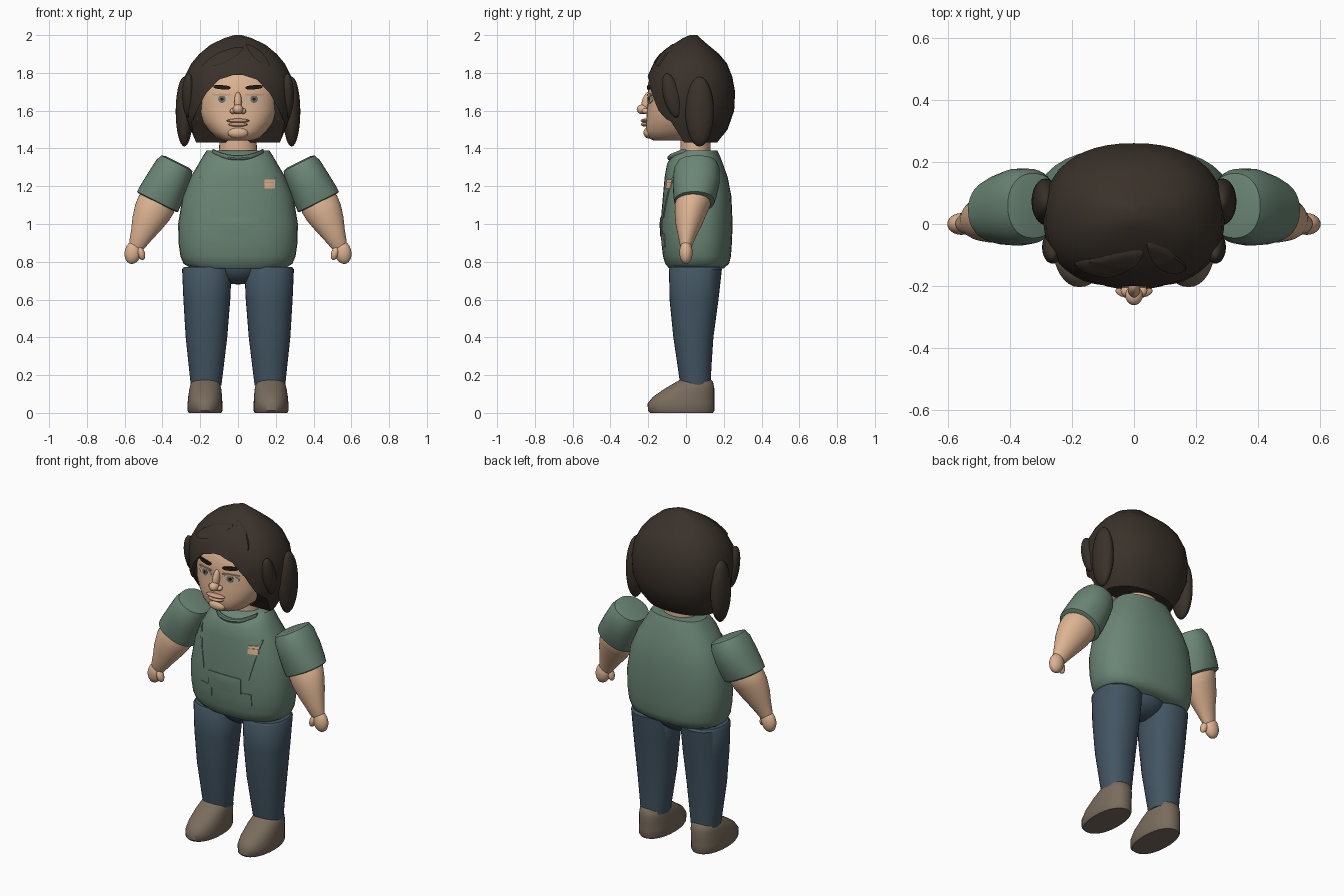
import bpy, bmesh, math
from mathutils import Matrix, Vector

if "Cube" in bpy.data.objects:
    bpy.data.objects.remove(bpy.data.objects["Cube"])


def colour(name, r, g, b):
    m = bpy.data.materials.new(name)
    m.diffuse_color = (r, g, b, 1)
    m.use_nodes = True
    m.node_tree.nodes["Principled BSDF"].inputs["Base Color"].default_value = m.diffuse_color
    return m


SHIRT = colour("green_cloth", .145, .235, .178)
DENIM = colour("blue_denim", .055, .09, .122)
SHOE = colour("brown_leather", .19, .15, .108)
SKIN = colour("skin", .72, .45, .285)
LIP = colour("lip", .58, .33, .21)
HAIR = colour("dark_hair", .042, .031, .023)
BROW = colour("brow_black", .016, .011, .008)
EYE = colour("eye_white", .55, .48, .38)
IRIS = colour("iris_grey", .17, .15, .11)


def finish(name, bm, mat):
    bmesh.ops.recalc_face_normals(bm, faces=bm.faces[:])
    me = bpy.data.meshes.new(name)
    bm.to_mesh(me)
    bm.free()
    me.materials.append(mat)
    ob = bpy.data.objects.new(name, me)
    bpy.context.collection.objects.link(ob)
    return ob


def power(v, n):
    return math.copysign(abs(v) ** (2 / n), v)


def skin_rings(name, rows, mat):
    """Bridge equal-length rows of points and cap both ends."""
    bm = bmesh.new()
    vs = [[bm.verts.new(p) for p in row] for row in rows]
    k = len(rows[0])
    for a, b in zip(vs, vs[1:]):
        for i in range(k):
            bm.faces.new((a[i], a[(i + 1) % k], b[(i + 1) % k], b[i]))
    bm.faces.new(vs[0])
    bm.faces.new(vs[-1])
    return finish(name, bm, mat)


def loft(name, rings, mat, n=2.0, tilt=0.0, side=1, seg=36):
    """Rings are (z, centre x, half width, front y, back y)."""
    rows = []
    for z, cx, hw, yf, yb in rings:
        row = []
        for i in range(seg):
            a = 2 * math.pi * i / seg
            u = hw * power(math.cos(a), n)
            y = (yf + yb) / 2 + (yb - yf) / 2 * power(math.sin(a), n)
            row.append((side * (cx + u * math.cos(tilt)), y, z + u * math.sin(tilt)))
        rows.append(row)
    return skin_rings(name, rows, mat)


def front_of(rings, n):
    """Front y of an upright loft at a given x and z."""
    rs = sorted(rings)

    def f(x, z):
        z = min(max(z, rs[0][0]), rs[-1][0])
        for a, b in zip(rs, rs[1:]):
            if z <= b[0]:
                t = (z - a[0]) / (b[0] - a[0])
                _, _, hw, yf, yb = [p + (q - p) * t for p, q in zip(a, b)]
                k = max(0, 1 - min(1, abs(x) / hw) ** n) ** (1 / n)
                return (yf + yb) / 2 - (yb - yf) / 2 * k
    return f


def ball(name, c, r, mat, rot=(0, 0, 0), seg=24):
    bm = bmesh.new()
    bmesh.ops.create_uvsphere(bm, u_segments=seg, v_segments=seg // 2 + 2, radius=1)
    m = Matrix.Translation(c)
    for ang, ax in zip(rot, "XYZ"):
        m = m @ Matrix.Rotation(ang, 4, ax)
    bm.transform(m @ Matrix.Diagonal((*r, 1)))
    return finish(name, bm, mat)


def decal(name, cx, cz, rx, rz, mat, surf, n=2.0, rot=0.0, lift=.005):
    """Thin plate that follows a front surface."""
    rows = []
    for k, d in ((.05, lift), (.35, lift), (.7, lift), (1, lift), (1, -.003)):
        row = []
        for i in range(32):
            a = 2 * math.pi * i / 32
            u, w = k * rx * power(math.cos(a), n), k * rz * power(math.sin(a), n)
            x = cx + u * math.cos(rot) - w * math.sin(rot)
            z = cz + u * math.sin(rot) + w * math.cos(rot)
            row.append((x, surf(x, z) - d, z))
        rows.append(row)
    return skin_rings(name, rows, mat)


# Shirt body
TORSO = [(1.39, 0, .165, -.03, .165), (1.36, 0, .185, -.075, .18), (1.32, 0, .208, -.1, .195),
         (1.25, 0, .25, -.113, .22), (1.15, 0, .292, -.122, .24), (1.0, 0, .317, -.135, .247),
         (.9, 0, .315, -.13, .243), (.83, 0, .305, -.122, .238), (.79, 0, .288, -.11, .228),
         (.765, 0, .25, -.09, .2)]
loft("shirt_body", TORSO, SHIRT, 2.4)
chest = front_of(TORSO, 2.4)

# Collar roll, pocket, flaps and name tag
rows = []
for i in range(17):
    x = -.135 + .27 * i / 16
    z = 1.385 - .035 * (1 - (x / .135) ** 2)
    y = chest(x, z) - .004
    rows.append([(x, y + .014 * math.cos(a * math.pi / 4), z + .014 * math.sin(a * math.pi / 4))
                 for a in range(8)])
skin_rings("collar", rows, SHIRT)
decal("front_pocket", 0, .985, .11, .05, SHIRT, chest, 14)
for s in (-1, 1):
    decal("lower_flap", s * .128, .915, .042, .036, SHIRT, chest, 14, lift=.004)
    decal("shirt_seam", s * .175, 1.15, .006, .12, SHIRT, chest, 8, rot=s * -.22, lift=.004)
decal("name_tag", .167, 1.212, .028, .024, SKIN, chest, 14)
decal("tag_stripe", .167, 1.219, .024, .003, LIP, chest, 14, lift=.007)

# Neck and pelvis
loft("neck", [(1.36, 0, .1, -.03, .13), (1.52, 0, .098, -.03, .13)], SKIN)
ball("pelvis", (0, .055, .79), (.15, .125, .11), DENIM)

T = math.atan(.5)
for s in (-1, 1):
    # Trouser leg and shoe
    loft("trouser_leg", [(.772, .165, .122, -.08, .18), (.76, .165, .131, -.09, .19),
                         (.6, .165, .124, -.087, .172), (.4, .167, .11, -.067, .145),
                         (.25, .168, .093, -.045, .135), (.145, .169, .081, -.03, .13)],
         DENIM, 2.2, side=s)
    loft("shoe", [(0, .175, .086, -.19, .143), (.012, .175, .092, -.202, .15), (.05, .175, .092, -.203, .15),
                  (.085, .174, .09, -.175, .15), (.13, .173, .084, -.11, .15), (.165, .172, .075, -.05, .143),
                  (.185, .172, .055, -.015, .12), (.192, .172, .025, .02, .08)], SHOE, 2.2, side=s)
    # Sleeve, forearm and fist
    loft("sleeve", [(1.328, .321, .07, -.01, .13), (1.322, .324, .092, -.045, .163),
                    (1.29, .34, .105, -.064, .178), (1.22, .375, .113, -.07, .178),
                    (1.15, .41, .12, -.067, .162), (1.118, .426, .121, -.062, .15),
                    (1.113, .428, .11, -.052, .14)], SHIRT, 2.2, T, s)
    loft("forearm", [(1.15, .41, .09, -.045, .125), (1.105, .432, .103, -.058, .13),
                     (1.06, .455, .099, -.06, .11), (1.0, .485, .082, -.055, .085),
                     (.94, .512, .06, -.042, .055), (.895, .533, .046, -.034, .036),
                     (.875, .542, .038, -.025, .028)], SKIN, 2, T, s)
    ball("palm", (s * .556, 0, .85), (.044, .035, .062), SKIN, (0, s * -.2, 0))
    ball("thumb", (s * .513, -.012, .845), (.02, .023, .037), SKIN, (0, s * .3, 0), 16)

# Head
HEAD = [(1.443, 0, .08, -.175, .04), (1.455, 0, .112, -.198, .08), (1.49, 0, .15, -.212, .11),
        (1.54, 0, .187, -.212, .14), (1.6, 0, .212, -.206, .16), (1.68, 0, .216, -.2, .17),
        (1.75, 0, .208, -.2, .17), (1.81, 0, .18, -.16, .16)]
loft("head", HEAD, SKIN, 2.4)
face = front_of(HEAD, 2.4)

# Nose, mouth and chin
ball("nose_bridge", (0, -.208, 1.645), (.02, .026, .055), SKIN, (-.25, 0, 0))
ball("nose_tip", (0, -.23, 1.607), (.028, .031, .026), SKIN)
ball("upper_lip", (0, -.215, 1.547), (.06, .025, .011), LIP)
ball("lower_lip", (0, -.213, 1.527), (.05, .026, .012), LIP)
ball("chin", (0, -.198, 1.483), (.055, .027, .03), SKIN)
for s in (-1, 1):
    ball("nostril", (s * .026, -.214, 1.598), (.017, .02, .015), SKIN, seg=16)
    ball("ear", (s * .215, -.06, 1.585), (.02, .035, .05), SKIN, seg=16)
    # Eyes and brows
    decal("eye", s * .085, 1.66, .048, .023, EYE, face, 1.7, lift=.004)
    decal("iris", s * .085, 1.661, .02, .02, IRIS, face, lift=.006)
    decal("pupil", s * .085, 1.661, .008, .008, BROW, face, lift=.008)
    decal("upper_lid", s * .085, 1.684, .05, .006, LIP, face, lift=.007)
    decal("brow", s * .085, 1.724, .046, .011, BROW, face, 2.6, rot=s * .08, lift=.009)

# Hair cap with a face opening
CAP = [(2.0, 0, .02, .02, .06), (1.985, 0, .07, -.015, .075), (1.95, 0, .145, -.07, .115),
       (1.9, 0, .205, -.13, .175), (1.85, 0, .247, -.172, .217), (1.78, 0, .283, -.205, .245),
       (1.7, 0, .292, -.212, .26), (1.6, 0, .287, -.21, .255), (1.5, 0, .25, -.19, .22),
       (1.432, 0, .222, -.17, .165)]
hair = loft("hair_cap", CAP, HAIR, 2.3, seg=48)
opening = [(1.79, .02, -.13), (1.765, .1, -.13), (1.69, .17, -.125), (1.61, .213, -.115),
           (1.55, .24, -.085), (1.48, .3, -.04), (1.4, .3, .01)]
cutter = skin_rings("face_cutter", [[(-w, -.6, z), (w, -.6, z), (w, y, z), (-w, y, z)]
                                    for z, w, y in opening], HAIR)
cutter.hide_render = True
mod = hair.modifiers.new("face_opening", "BOOLEAN")
mod.operation, mod.solver, mod.object = "DIFFERENCE", "EXACT", cutter
bpy.context.view_layer.objects.active = hair
bpy.ops.object.modifier_apply(modifier=mod.name)
bpy.data.objects.remove(cutter)

# Side locks and fringe
scalp = front_of(CAP, 2.3)
for s in (-1, 1):
    ball("side_lock", (s * .284, .072, 1.595), (.046, .075, .185), HAIR)
    ball("temple_lock", (s * .262, -.075, 1.68), (.034, .045, .12), HAIR, (.25, 0, 0))
decal("long_fringe", -.08, 1.885, .12, .03, HAIR, scalp, 1.6, rot=.42, lift=.009)
decal("short_fringe", .105, 1.895, .085, .024, HAIR, scalp, 1.6, rot=-.75, lift=.009)

# Smooth shading with crisp edges
bpy.ops.object.select_all(action="DESELECT")
for ob in bpy.context.scene.objects:
    ob.select_set(True)
bpy.context.view_layer.objects.active = hair
bpy.ops.object.shade_smooth_by_angle(angle=math.radians(42))
